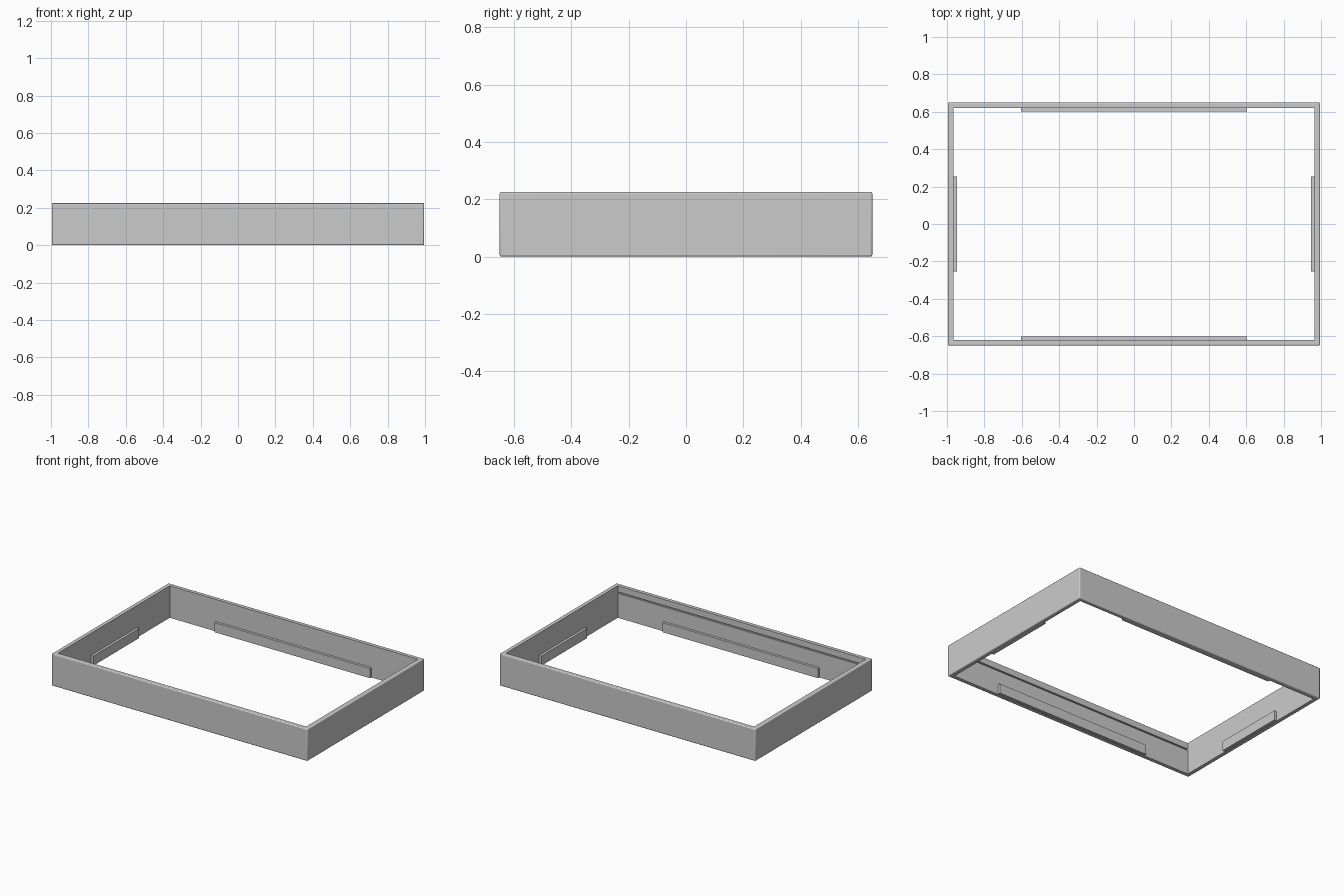
import bpy
import bmesh
from mathutils import Matrix

cube = bpy.data.objects.get("Cube")
if cube:
    bpy.data.objects.remove(cube, do_unlink=True)

HALF_X, HALF_Y, HEIGHT, WALL = 0.995, 0.65, 0.225, 0.03

grey = bpy.data.materials.new("plain grey")
grey.use_nodes = True
grey.diffuse_color = (0.6, 0.6, 0.6, 1)
grey.node_tree.nodes["Principled BSDF"].inputs["Base Color"].default_value = (0.6, 0.6, 0.6, 1)


def box(name, low, high):
    """Add a box spanning two opposite corners."""
    size = [b - a for a, b in zip(low, high)]
    centre = [(a + b) / 2 for a, b in zip(low, high)]
    bm = bmesh.new()
    bmesh.ops.create_cube(bm, size=1, matrix=Matrix.LocRotScale(centre, None, size))
    mesh = bpy.data.meshes.new(name)
    bm.to_mesh(mesh)
    bm.free()
    mesh.materials.append(grey)
    obj = bpy.data.objects.new(name, mesh)
    bpy.context.collection.objects.link(obj)
    return obj


def cut(target, cutter):
    """Subtract a hidden helper from the target."""
    cutter.hide_render = True
    cutter.hide_set(True)
    mod = target.modifiers.new(cutter.name, 'BOOLEAN')
    mod.operation = 'DIFFERENCE'
    mod.solver = 'EXACT'
    mod.object = cutter


# Rectangular frame with softened outer edges and an open middle
frame = box("frame", (-HALF_X, -HALF_Y, 0), (HALF_X, HALF_Y, HEIGHT))
bevel = frame.modifiers.new("soft_edges", 'BEVEL')
bevel.width = 0.006
bevel.segments = 3
in_x, in_y = HALF_X - WALL, HALF_Y - WALL
cut(frame, box("opening_cutter", (-in_x, -in_y, -1), (in_x, in_y, 1)))

# Slim slot along the inside of the front wall, near the top
cut(frame, box("slot_cutter", (-in_x, -in_y - 0.012, 0.172), (in_x, -in_y + 0.01, 0.182)))
bpy.ops.object.select_all(action='DESELECT')
frame.select_set(True)
bpy.context.view_layer.objects.active = frame
bpy.ops.object.shade_smooth_by_angle()

# Ledge strips at the foot of each inside wall
for side, sign in (("left", 1), ("right", -1)):
    a, b = sorted((sign * (in_x + 0.005), sign * (in_x - 0.018)))
    box(side + "_ledge", (a, -0.255, 0.002), (b, 0.255, 0.07))
for side, sign in (("back", 1), ("front", -1)):
    a, b = sorted((sign * (in_y + 0.005), sign * (in_y - 0.018)))
    box(side + "_ledge", (-0.605, a, 0.002), (0.605, b, 0.07))
